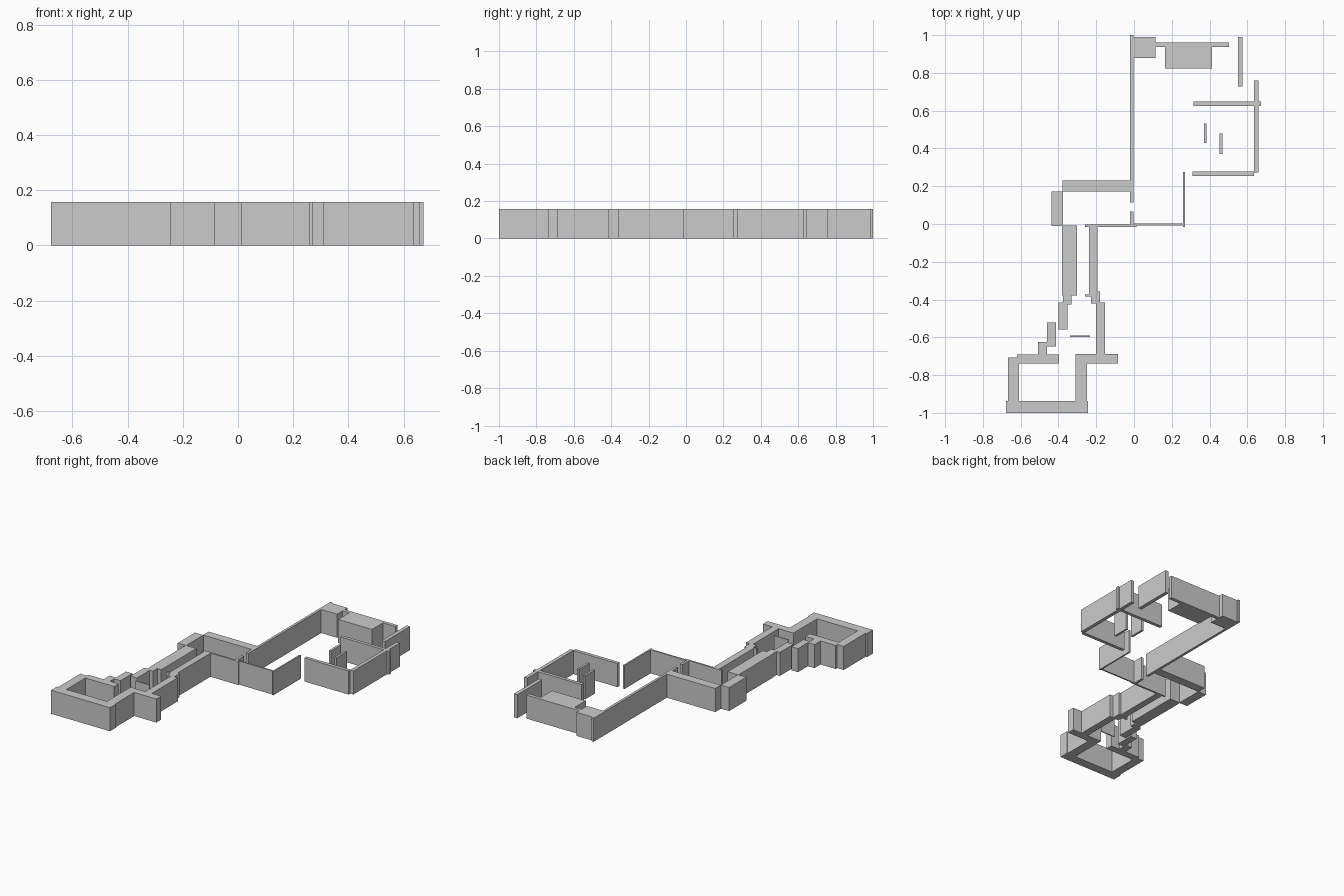
import bpy, bmesh

if "Cube" in bpy.data.objects:
    bpy.data.objects.remove(bpy.data.objects["Cube"])

HEIGHT = 0.157


def wall(name, x0, x1, y0, y1):
    """Straight wall segment given by its plan rectangle."""
    bm = bmesh.new()
    bmesh.ops.create_cube(bm, size=1)
    for v in bm.verts:
        v.co.x = x1 if v.co.x > 0 else x0
        v.co.y = y1 if v.co.y > 0 else y0
        v.co.z = HEIGHT if v.co.z > 0 else 0
    mesh = bpy.data.meshes.new(name)
    bm.to_mesh(mesh)
    bm.free()
    bpy.context.collection.objects.link(bpy.data.objects.new(name, mesh))


# Large north room
wall("north_room_west_wall", -0.02, -0.003, 0.113, 1.0)
wall("north_room_west_stub", -0.02, -0.003, -0.01, 0.067)
wall("north_room_corner_block", -0.003, 0.114, 0.88, 0.99)
wall("north_room_back_wall", 0.114, 0.503, 0.938, 0.961)
wall("north_room_back_block", 0.163, 0.412, 0.822, 0.938)
wall("north_room_east_upper_wall", 0.55, 0.575, 0.728, 0.99)
wall("north_room_east_wall", 0.636, 0.66, 0.272, 0.76)
wall("north_room_partition", 0.315, 0.673, 0.626, 0.648)
wall("north_room_pillar_left", 0.37, 0.385, 0.428, 0.533)
wall("north_room_pillar_right", 0.453, 0.468, 0.37, 0.48)
wall("north_room_south_wall", 0.31, 0.636, 0.255, 0.278)
wall("entry_side_wall", 0.26, 0.27, -0.015, 0.275)
wall("entry_front_wall", 0.0, 0.262, -0.008, 0.002)

# Junction between the rooms
wall("junction_front_wall", -0.26, 0.014, -0.015, -0.003)
wall("junction_back_wall", -0.378, -0.003, 0.172, 0.231)
wall("junction_west_wall", -0.438, -0.376, -0.01, 0.172)

# Corridor, stepping outwards on the west side
wall("corridor_west_wall", -0.38, -0.301, -0.378, -0.008)
wall("corridor_west_step_1", -0.377, -0.33, -0.425, -0.36)
wall("corridor_west_step_2", -0.401, -0.353, -0.558, -0.415)
wall("corridor_west_step_3", -0.46, -0.412, -0.648, -0.522)
wall("corridor_west_step_4", -0.508, -0.46, -0.692, -0.626)
wall("corridor_east_wall", -0.238, -0.193, -0.378, -0.013)
wall("corridor_east_step_1", -0.227, -0.179, -0.42, -0.358)
wall("corridor_east_step_2", -0.201, -0.153, -0.69, -0.415)
wall("corridor_door_jamb", -0.26, -0.226, -0.384, -0.372)
wall("corridor_screen", -0.338, -0.233, -0.598, -0.591)

# Small south room
wall("south_room_north_west_wall", -0.62, -0.396, -0.738, -0.69)
wall("south_room_north_east_wall", -0.31, -0.085, -0.738, -0.688)
wall("south_room_west_wall", -0.668, -0.608, -0.938, -0.706)
wall("south_room_east_wall", -0.31, -0.248, -0.938, -0.69)
wall("south_room_front_wall", -0.677, -0.243, -1.0, -0.937)
